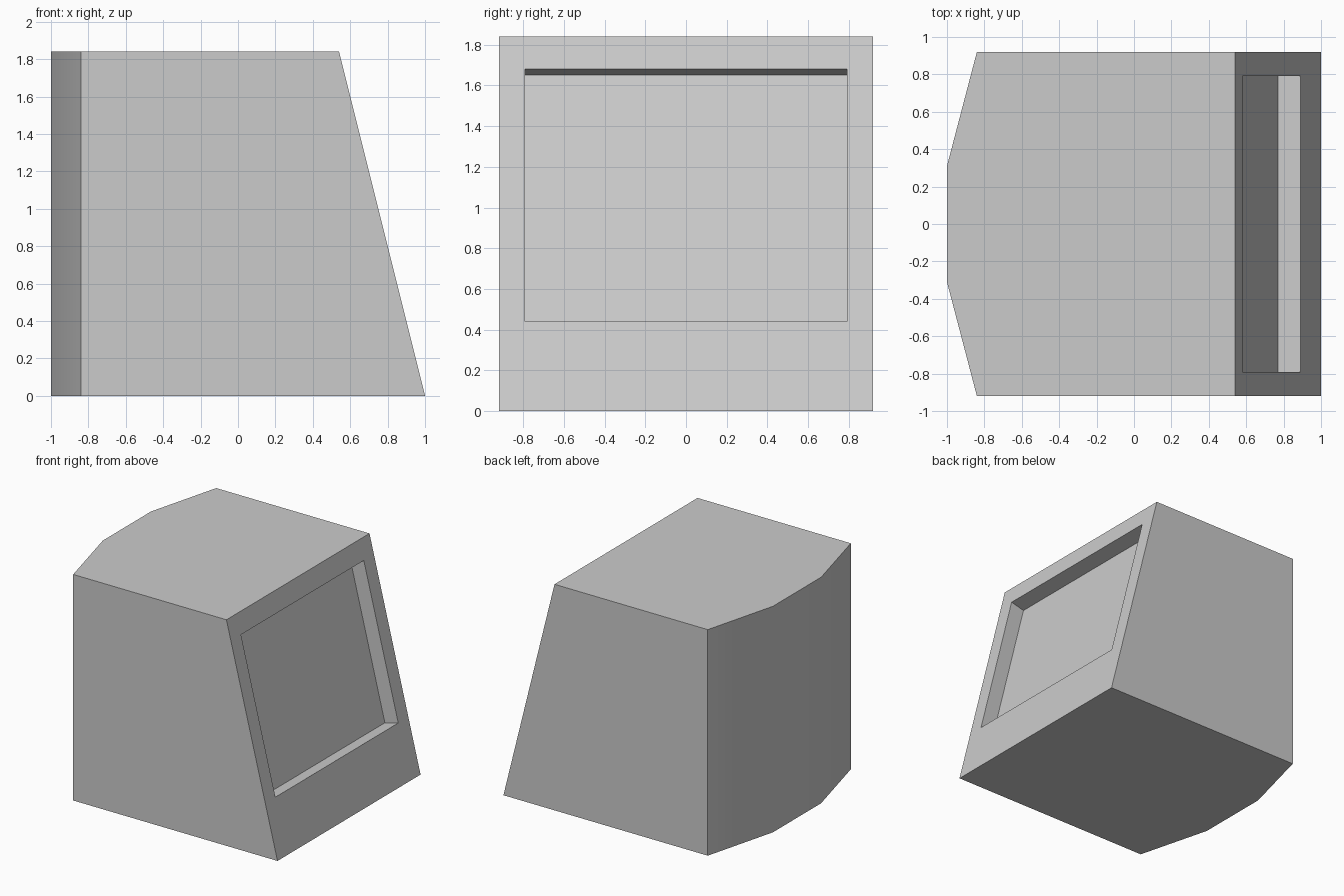
import bpy, bmesh
from mathutils import Vector

cube = bpy.data.objects.get("Cube")
if cube:
    bpy.data.objects.remove(cube, do_unlink=True)

HEIGHT, HALF, TOP_X = 1.84, 0.92, 0.54
OPEN_HALF, OPEN_LOW, OPEN_HIGH, DEPTH = 0.79, 0.44, 1.68, 0.124


def slope_x(z):
    """x of the sloped face at height z"""
    return 1 + (TOP_X - 1) * z / HEIGHT


grey = bpy.data.materials.new("light grey")
grey.use_nodes = True
colour = (0.6, 0.6, 0.6, 1)
grey.diffuse_color = colour
grey.node_tree.nodes["Principled BSDF"].inputs["Base Color"].default_value = colour

# Casing: plan outline with a curved back, extruded upward
bm = bmesh.new()
half = [(1, HALF), (-0.84, HALF), (-1, 0.31)]
outline = half + [(x, -y) for x, y in reversed(half)]
base = bm.faces.new([bm.verts.new((x, y, 0)) for x, y in outline])
top = bmesh.ops.extrude_face_region(bm, geom=[base], use_keep_orig=True)["geom"]
for v in [g for g in top if isinstance(g, bmesh.types.BMVert)]:
    v.co.z = HEIGHT
    if v.co.x > 0.9:
        v.co.x = TOP_X
bmesh.ops.recalc_face_normals(bm, faces=bm.faces)

# Sloped face: inset the opening, then sink it to form the recess
screen = max(bm.faces, key=lambda f: f.normal.x)
normal = screen.normal.copy()
bmesh.ops.inset_individual(bm, faces=[screen], thickness=0.13)
middle = screen.calc_center_median().z
for v in screen.verts:
    z = OPEN_HIGH if v.co.z > middle else OPEN_LOW
    v.co = Vector((slope_x(z), OPEN_HALF if v.co.y > 0 else -OPEN_HALF, z))
bmesh.ops.inset_individual(bm, faces=[screen], thickness=0)
for v in screen.verts:
    v.co -= normal * DEPTH
bmesh.ops.recalc_face_normals(bm, faces=bm.faces)

mesh = bpy.data.meshes.new("casing")
bm.to_mesh(mesh)
bm.free()
mesh.materials.append(grey)
casing = bpy.data.objects.new("casing", mesh)
bpy.context.collection.objects.link(casing)

# Smooth the curved back, keep the other edges sharp
bpy.ops.object.select_all(action="DESELECT")
casing.select_set(True)
bpy.context.view_layer.objects.active = casing
bpy.ops.object.shade_smooth_by_angle(angle=0.52)
